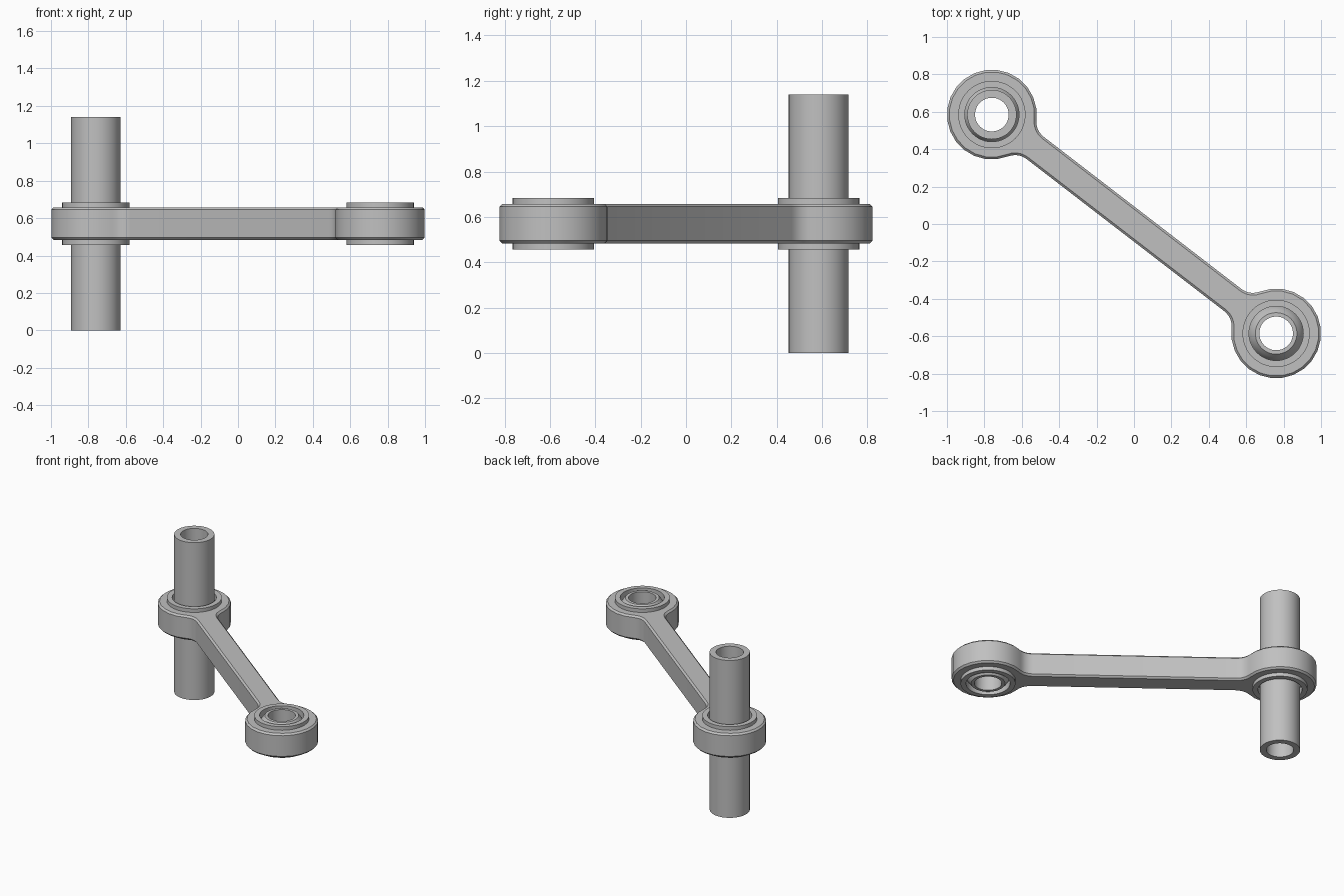
import bpy, bmesh
from math import pi, sin, cos, atan2, hypot, sqrt

cube = bpy.data.objects.get("Cube")
if cube:
    bpy.data.objects.remove(cube, do_unlink=True)

PIVOT = (0.76, -0.585)               # left front eye; the other is opposite
REACH = hypot(*PIVOT)
MID = 0.57                           # height of the link's mid plane
EYE_R, ARM_HALF, FILLET = 0.24, 0.075, 0.10
LINK_HALF, CHAMFER = 0.087, 0.012
SEAT_R = 0.16                        # bore that holds each bearing

steel = bpy.data.materials.new("grey_steel")
steel.use_nodes = True
GREY = (0.53, 0.53, 0.53, 1)
steel.diffuse_color = GREY
steel.node_tree.nodes["Principled BSDF"].inputs["Base Color"].default_value = GREY


def finish(name, bm, location):
    bmesh.ops.recalc_face_normals(bm, faces=bm.faces)
    mesh = bpy.data.meshes.new(name)
    bm.to_mesh(mesh)
    bm.free()
    mesh.materials.append(steel)
    obj = bpy.data.objects.new(name, mesh)
    bpy.context.collection.objects.link(obj)
    obj.location = location
    bpy.ops.object.select_all(action='DESELECT')
    obj.select_set(True)
    bpy.context.view_layer.objects.active = obj
    bpy.ops.object.shade_smooth_by_angle(angle=pi / 6)
    return obj


def wall(bm, a, b):
    for i in range(len(a)):
        j = (i + 1) % len(a)
        bm.faces.new((a[i], a[j], b[j], b[i]))


def ring(bm, points, z):
    return [bm.verts.new((x, y, z)) for x, y in points]


def circle(radius, segments, cx=0):
    return [(cx + radius * cos(2 * pi * i / segments), radius * sin(2 * pi * i / segments))
            for i in range(segments)]


def lathe(name, profile, location, segments=48):
    """Revolve a closed (radius, height) section about z."""
    bm = bmesh.new()
    rings = [ring(bm, circle(r, segments), z) for r, z in profile]
    for i in range(len(rings)):
        wall(bm, rings[i - 1], rings[i])
    return finish(name, bm, location)


def link_outline(inset):
    """Two round eyes joined by a straight arm with concave fillets."""
    lateral = ARM_HALF + FILLET
    axial = sqrt((EYE_R + FILLET) ** 2 - lateral ** 2)
    phi = atan2(lateral, axial)
    r, f = EYE_R - inset, FILLET + inset
    quarter = []
    for i in range(11):
        t = (pi - phi) * i / 10
        quarter.append((REACH + r * cos(t), r * sin(t)))
    for i in range(1, 6):
        t = -phi + (phi - pi / 2) * i / 5
        quarter.append((REACH - axial + f * cos(t), lateral + f * sin(t)))
    half = quarter + [(-x, y) for x, y in reversed(quarter)]
    return half + [(x, -y) for x, y in reversed(half[1:-1])]


# Link arm with chamfered rims and a bored eye at each end
bm = bmesh.new()
levels = [(CHAMFER, -LINK_HALF), (0, CHAMFER - LINK_HALF),
          (0, LINK_HALF - CHAMFER), (CHAMFER, LINK_HALF)]
outer = [ring(bm, link_outline(inset), z) for inset, z in levels]
for low, high in zip(outer, outer[1:]):
    wall(bm, low, high)
bores = []
for side in (-1, 1):
    pair = [ring(bm, circle(SEAT_R, 32, side * REACH), z) for z in (-LINK_HALF, LINK_HALF)]
    wall(bm, *pair)
    bores.append(pair)
for rim, k in ((outer[0], 0), (outer[-1], 1)):
    edges = []
    for loop in (rim, bores[0][k], bores[1][k]):
        edges += [bm.edges.get((loop[i - 1], loop[i])) for i in range(len(loop))]
    bmesh.ops.triangle_fill(bm, edges=edges, use_beauty=True, normal=(0, 0, 2 * k - 1))
link = finish("link_arm", bm, (0, 0, MID))
link.rotation_euler.z = atan2(PIVOT[1], PIVOT[0])

# Bearing in each eye: outer race and a truncated ball
RACE_HALF, BALL_R, BALL_FLAT = 0.113, 0.157, 0.111
for side, label, bore in ((1, "left", 0.09), (-1, "right", 0.115)):
    spot = (side * PIVOT[0], side * PIVOT[1], MID)
    lathe(label + "_bearing_race",
          [(0.145, -RACE_HALF), (0.18, -RACE_HALF), (0.18, RACE_HALF), (0.145, RACE_HALF)], spot)
    section = [(bore, BALL_FLAT), (bore, -BALL_FLAT)]
    for i in range(13):
        z = BALL_FLAT * (i / 6 - 1)
        section.append((max(sqrt(BALL_R ** 2 - z ** 2), bore + 0.001), z))
    lathe(label + "_bearing_ball", section, spot)

# Hollow pin through the right rear eye
lathe("hollow_pin", [(0.09, -MID), (0.132, -MID), (0.132, MID), (0.09, MID)],
      (-PIVOT[0], -PIVOT[1], MID))
